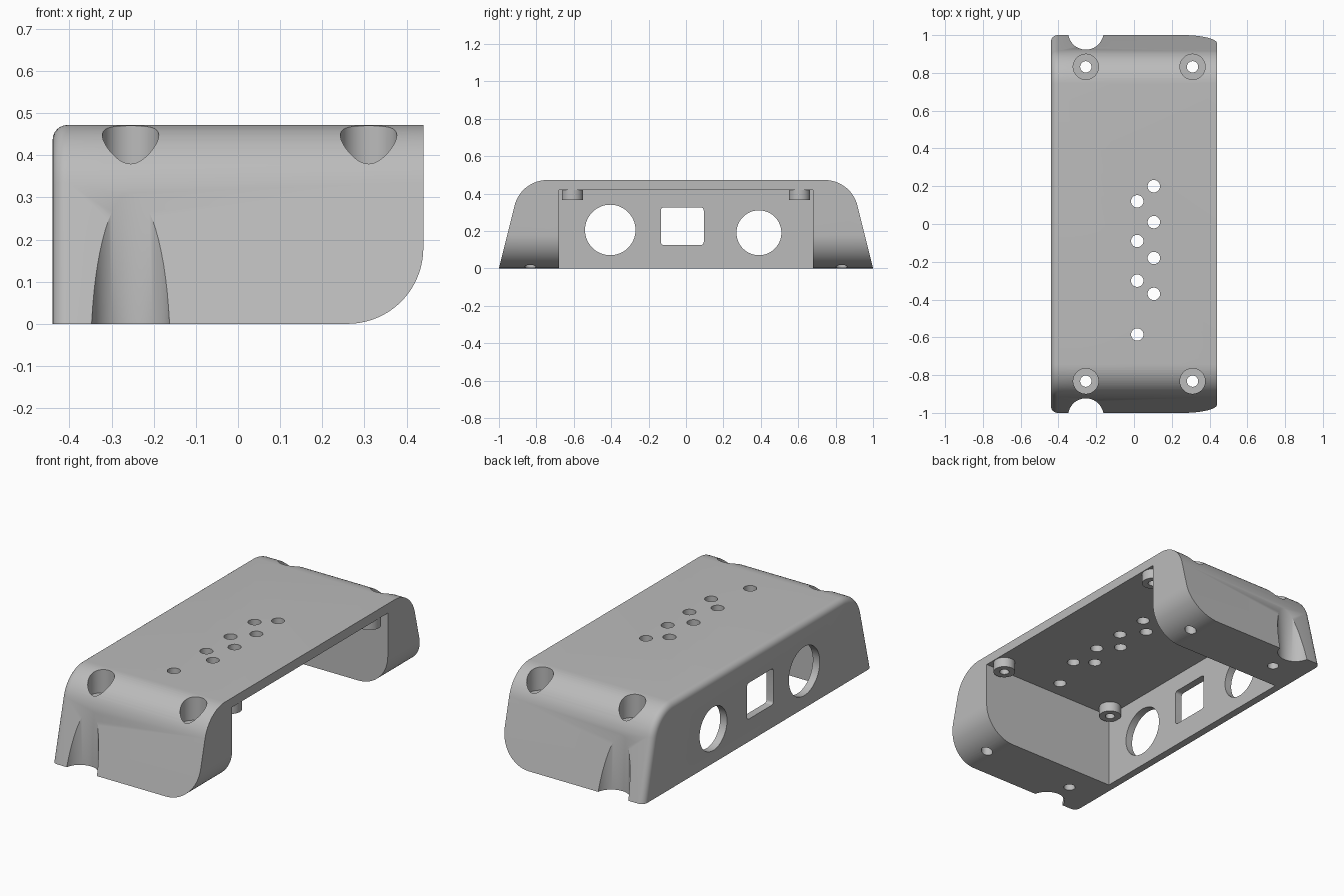
import bpy, bmesh
from math import sin, cos, pi, radians
from mathutils import Matrix, Vector

cube = bpy.data.objects.get("Cube")
if cube:
    bpy.data.objects.remove(cube)

gray = bpy.data.materials.new("plain gray")
gray.use_nodes = True
gray.diffuse_color = (0.5, 0.5, 0.5, 1)
gray.node_tree.nodes["Principled BSDF"].inputs["Base Color"].default_value = (0.5, 0.5, 0.5, 1)


def finish(name, bm):
    bmesh.ops.recalc_face_normals(bm, faces=bm.faces[:])
    mesh = bpy.data.meshes.new(name)
    bm.to_mesh(mesh)
    bm.free()
    mesh.materials.append(gray)
    obj = bpy.data.objects.new(name, mesh)
    bpy.context.collection.objects.link(obj)
    return obj


def prism(points, offset):
    """Closed outline extruded along an offset."""
    bm = bmesh.new()
    face = bm.faces.new([bm.verts.new(p) for p in points])
    moved = bmesh.ops.extrude_face_region(bm, geom=[face], use_keep_orig=True)
    bmesh.ops.translate(bm, verts=[v for v in moved["geom"] if isinstance(v, bmesh.types.BMVert)],
                        vec=offset)
    return bm


def arc(cx, cy, r, start, end, steps):
    return [(cx + r * cos(radians(start + (end - start) * i / steps)),
             cy + r * sin(radians(start + (end - start) * i / steps))) for i in range(steps + 1)]


def cylinder(name, center, radius, depth, axis="Z", sides=48):
    bm = bmesh.new()
    bmesh.ops.create_cone(bm, cap_ends=True, segments=sides, radius1=radius,
                          radius2=radius, depth=depth)
    if axis == "X":
        bmesh.ops.rotate(bm, verts=bm.verts, matrix=Matrix.Rotation(pi / 2, 3, "Y"))
    bmesh.ops.translate(bm, verts=bm.verts, vec=center)
    return finish(name, bm)


def box(name, low, high):
    x, y, z = low
    X, Y, Z = high
    return finish(name, prism([(x, y, z), (X, y, z), (X, Y, z), (x, Y, z)], (0, 0, Z - z)))


def cut(target, cutter):
    bpy.context.view_layer.objects.active = target
    mod = target.modifiers.new("cut", "BOOLEAN")
    mod.operation = "DIFFERENCE"
    mod.solver = "EXACT"
    mod.object = cutter
    bpy.ops.object.modifier_apply(modifier=mod.name)
    bpy.data.objects.remove(cutter)


def smooth(obj):
    bpy.ops.object.select_all(action="DESELECT")
    obj.select_set(True)
    bpy.context.view_layer.objects.active = obj
    bpy.ops.object.shade_smooth_by_angle(angle=radians(30))


# Housing: sloped ends with rounded shoulders, extruded across x
HALF, TOP, R = 0.44, 0.472, 0.18
shoulder = arc(0.742, TOP - R, R, 14, 90, 16)
half = [(1, 0)] + shoulder
outline = half + [(-y, z) for y, z in reversed(half)]
bm = prism([(-HALF, y, z) for y, z in outline], (2 * HALF, 0, 0))
rim = [e for e in bm.edges if all(v.co.x < 0 for v in e.verts)
       and max(v.co.z for v in e.verts) > 0.01]
bmesh.ops.bevel(bm, geom=rim, offset=0.035, segments=6, profile=0.5, affect="EDGES")
housing = finish("housing", bm)

# Rounded lower edge on the open side
curve = arc(HALF - R, R, R, -90, 0, 20) + [(0.6, R), (0.6, -0.1), (HALF - R, -0.1)]
cut(housing, finish("edge_cutter", prism([(x, -1.2, z) for x, z in curve], (0, 2.4, 0))))

# Inner cavity, open below and on one side
cut(housing, box("cavity_cutter", (-0.398, -0.68, -0.1), (0.6, 0.68, 0.42)))

# Ports in the closed wall: two round and one rounded rectangle
for y, z, r in ((-0.405, 0.205, 0.135), (0.39, 0.19, 0.12)):
    cut(housing, cylinder("port_cutter", (-0.42, y, z), r, 0.2, "X", 64))
c = 0.015
window = (arc(0.095 - c, 0.325 - c, c, 0, 90, 4) + arc(c - 0.135, 0.325 - c, c, 90, 180, 4)
          + arc(c - 0.135, 0.125 + c, c, 180, 270, 4) + arc(0.095 - c, 0.125 + c, c, 270, 360, 4))
cut(housing, finish("window_cutter", prism([(-0.52, y, z) for y, z in window], (0.2, 0, 0))))

# Holes through the top
for x, ys in ((0.105, (0.2, 0.01, -0.18, -0.37)), (0.017, (0.12, -0.09, -0.3, -0.585))):
    for y in ys:
        cut(housing, cylinder("top_hole_cutter", (x, y, 0.45), 0.033, 0.2, sides=32))

# Screw holes with wide recesses, and a scooped groove in each end
for side in (-1, 1):
    for x in (-0.255, 0.31):
        cut(housing, cylinder("recess_cutter", (x, side * 0.832, 0.54), 0.067, 0.4))
        cut(housing, cylinder("screw_cutter", (x, side * 0.832, 0.2), 0.03, 0.6, sides=32))
    cut(housing, cylinder("groove_cutter", (-0.255, side * 1.017, 0.1), 0.094, 0.8, sides=64))
smooth(housing)

# Short hollow bosses under the top
for x, place in ((-0.345, "back"), (0.38, "open_side")):
    for y, end in ((-0.607, "front"), (0.607, "rear")):
        boss = cylinder(f"boss_{place}_{end}", (x, y, 0.395), 0.057, 0.06)
        cut(boss, cylinder("boss_cutter", (x, y, 0.36), 0.025, 0.09, sides=32))
        smooth(boss)
